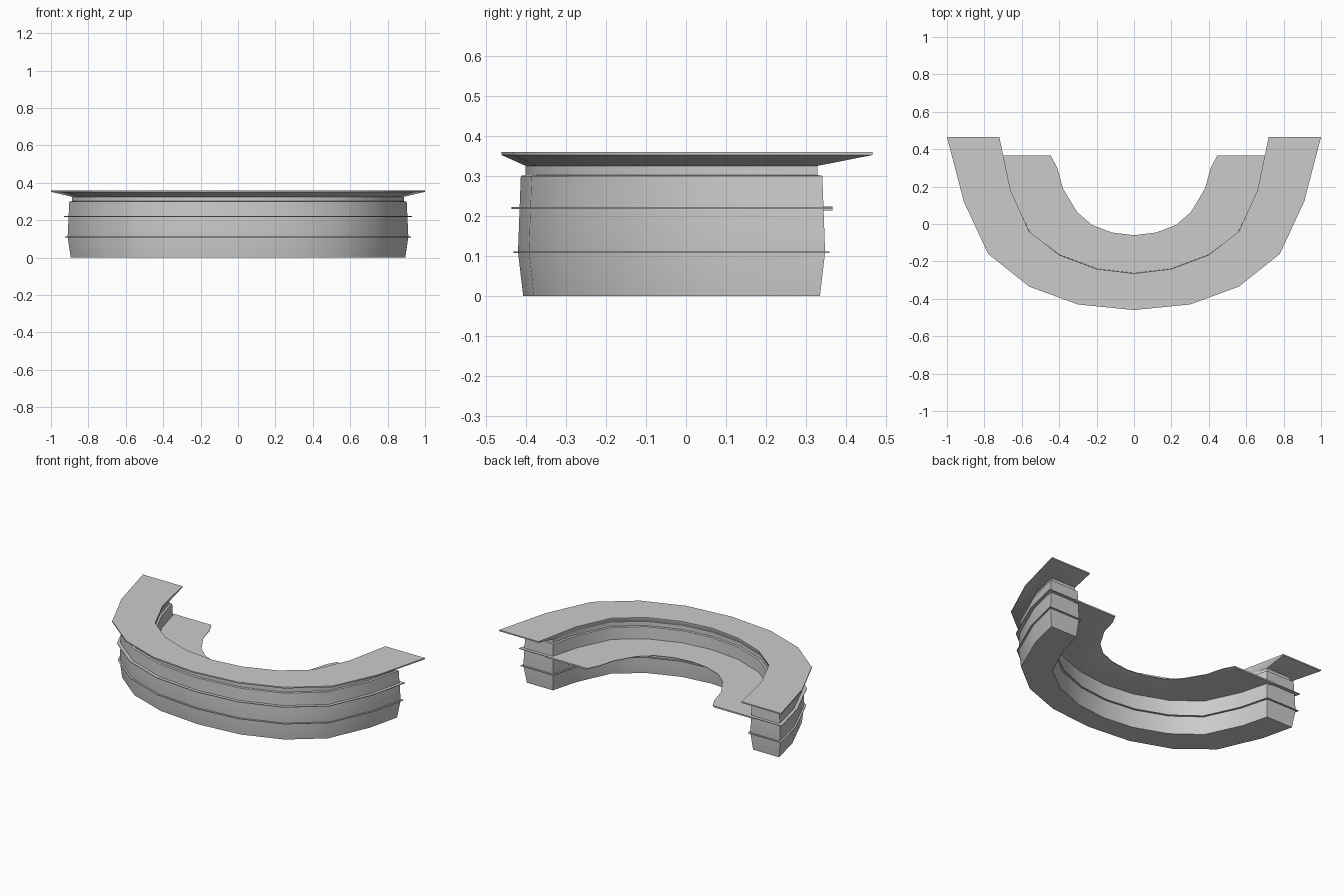
import bpy, bmesh
from mathutils import Vector

if "Cube" in bpy.data.objects:
    bpy.data.objects.remove(bpy.data.objects["Cube"])

# Right halves of the plan curves, running from the back end to the front centre
COUNTER_OUT = [(1, .465), (.91, .12), (.78, -.16), (.56, -.335), (.30, -.43), (0, -.46)]
COUNTER_IN = [(.72, .465), (.66, .18), (.56, -.04), (.40, -.165), (.20, -.24), (0, -.265)]
BODY_OUT = [(.902, .34), (.852, .13), (.735, -.135), (.535, -.295), (.285, -.385), (0, -.412)]
BODY_IN = [(.705, .34), (.66, .17), (.56, -.045), (.40, -.167), (.20, -.242), (0, -.265)]
SHELF_OUT = [(.74, .365), (.69, .16), (.58, -.065), (.41, -.19), (.205, -.265), (0, -.29)]
SHELF_IN = [(.445, .365), (.41, .30), (.38, .19), (.305, .065), (.225, -.005), (.12, -.045), (0, -.06)]
SHELF_LIP = [(.455, .365), (.44, .30), (.412, .18), (.325, .04), (.24, -.03), (.125, -.07), (0, -.085)]


def outline(outer, inner):
    """Closed U-shaped loop, mirrored over x, counter-clockwise."""
    def full(half):
        return [(-x, y) for x, y in half] + half[-2::-1]
    return [Vector(p) for p in full(outer) + full(inner)[::-1]]


def grow(loop, d):
    """Mitred offset of a counter-clockwise loop."""
    res, n = [], len(loop)
    for i, p in enumerate(loop):
        a = (p - loop[i - 1]).normalized()
        b = (loop[(i + 1) % n] - p).normalized()
        na, nb = Vector((a.y, -a.x)), Vector((b.y, -b.x))
        res.append(p + (na + nb) * d / (1 + na.dot(nb)))
    return res


def loft(name, levels):
    """Solid through (loop, z) sections, capped at both ends."""
    bm = bmesh.new()
    rings = [[bm.verts.new((p.x, p.y, z)) for p in loop] for loop, z in levels]
    for lo, hi in zip(rings, rings[1:]):
        for i in range(len(lo)):
            j = (i + 1) % len(lo)
            bm.faces.new((lo[i], lo[j], hi[j], hi[i]))
    bm.faces.new(rings[0][::-1])
    bm.faces.new(rings[-1])
    bmesh.ops.recalc_face_normals(bm, faces=bm.faces)
    me = bpy.data.meshes.new(name)
    bm.to_mesh(me)
    bm.free()
    ob = bpy.data.objects.new(name, me)
    bpy.context.collection.objects.link(ob)
    bpy.ops.object.select_all(action='DESELECT')
    ob.select_set(True)
    bpy.context.view_layer.objects.active = ob
    bpy.ops.object.shade_smooth_by_angle(angle=0.52)


body = outline(BODY_OUT, BODY_IN)
top = outline(COUNTER_OUT, COUNTER_IN)
neck = grow(body, -.012)

# Counter base: tapered plinth, two upper bands, recessed neck
loft("counter_base", [(grow(body, -.006), 0), (grow(body, .007), .11),
                      (grow(body, .003), .22), (body, .30),
                      (neck, .302), (neck, .33)])

# Counter top with a thin edge and sloping underside
loft("counter_top", [(neck, .325), (top, .352), (top, .36)])

# Thin projecting trim strips
for name, z, d in (("lower_trim", .11, .018), ("upper_trim", .22, .023)):
    loft(name, [(grow(body, d), z - .002), (grow(body, d), z + .002)])

# Inner work shelf with a chamfered lip
shelf = outline(SHELF_OUT, SHELF_IN)
loft("work_shelf", [(outline(SHELF_OUT, SHELF_LIP), .214), (shelf, .22), (shelf, .2235)])
